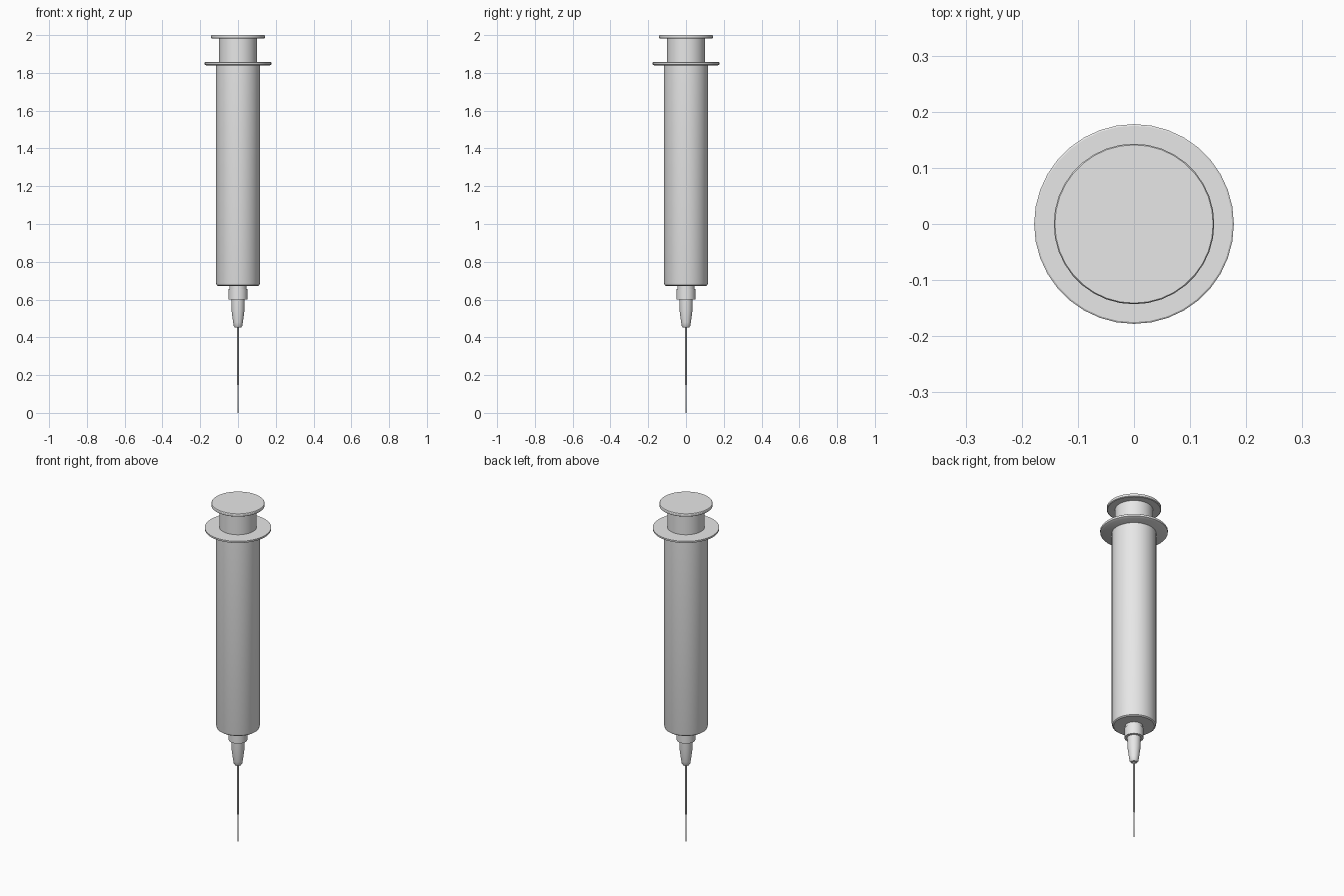
import bpy, math

cube = bpy.data.objects.get("Cube")
if cube:
    bpy.data.objects.remove(cube, do_unlink=True)

grey = bpy.data.materials.new("light_grey")
grey.use_nodes = True
grey.diffuse_color = (0.8, 0.8, 0.8, 1)
grey.node_tree.nodes["Principled BSDF"].inputs["Base Color"].default_value = (0.8, 0.8, 0.8, 1)


def lathe(name, profile, sides=36):
    """Closed solid turned around z from (radius, height) rings, bottom to top."""
    verts, faces = [], []
    for r, z in profile:
        for i in range(sides):
            a = 2 * math.pi * i / sides
            verts.append((r * math.cos(a), r * math.sin(a), z))
    for k in range(len(profile) - 1):
        for i in range(sides):
            j = (i + 1) % sides
            low, high = k * sides, (k + 1) * sides
            faces.append((low + i, low + j, high + j, high + i))
    faces.append(tuple(reversed(range(sides))))
    faces.append(tuple(range(len(verts) - sides, len(verts))))
    mesh = bpy.data.meshes.new(name)
    mesh.from_pydata(verts, [], faces)
    mesh.materials.append(grey)
    ob = bpy.data.objects.new(name, mesh)
    bpy.context.collection.objects.link(ob)
    bpy.ops.object.select_all(action='DESELECT')
    ob.select_set(True)
    bpy.context.view_layer.objects.active = ob
    bpy.ops.object.shade_smooth_by_angle(angle=math.radians(30))
    return ob


# Plunger: thumb rest and rod
lathe("thumb_rest", [(0.139, 1.982), (0.143, 1.985), (0.143, 1.997), (0.141, 2.0)])
lathe("plunger_rod", [(0.1, 1.845), (0.1, 1.983)])

# Barrel with finger flange and softened lower rim
lathe("finger_flange", [(0.165, 1.838), (0.177, 1.844), (0.178, 1.855), (0.175, 1.857)])
lathe("barrel", [(0.107, 0.672), (0.114, 0.677), (0.117, 0.688), (0.117, 1.842)])

# Nozzle, collar and tapered needle hub
lathe("nozzle", [(0.046, 0.61), (0.046, 0.675)])
lathe("nozzle_collar", [(0.05, 0.6), (0.05, 0.655)])
lathe("needle_hub", [(0.017, 0.453), (0.023, 0.462), (0.026, 0.48),
                     (0.034, 0.54), (0.036, 0.61)])

# Needle narrowing to the tip
lathe("needle", [(0.0015, 0.0), (0.004, 0.15), (0.005, 0.46)], sides=12)
